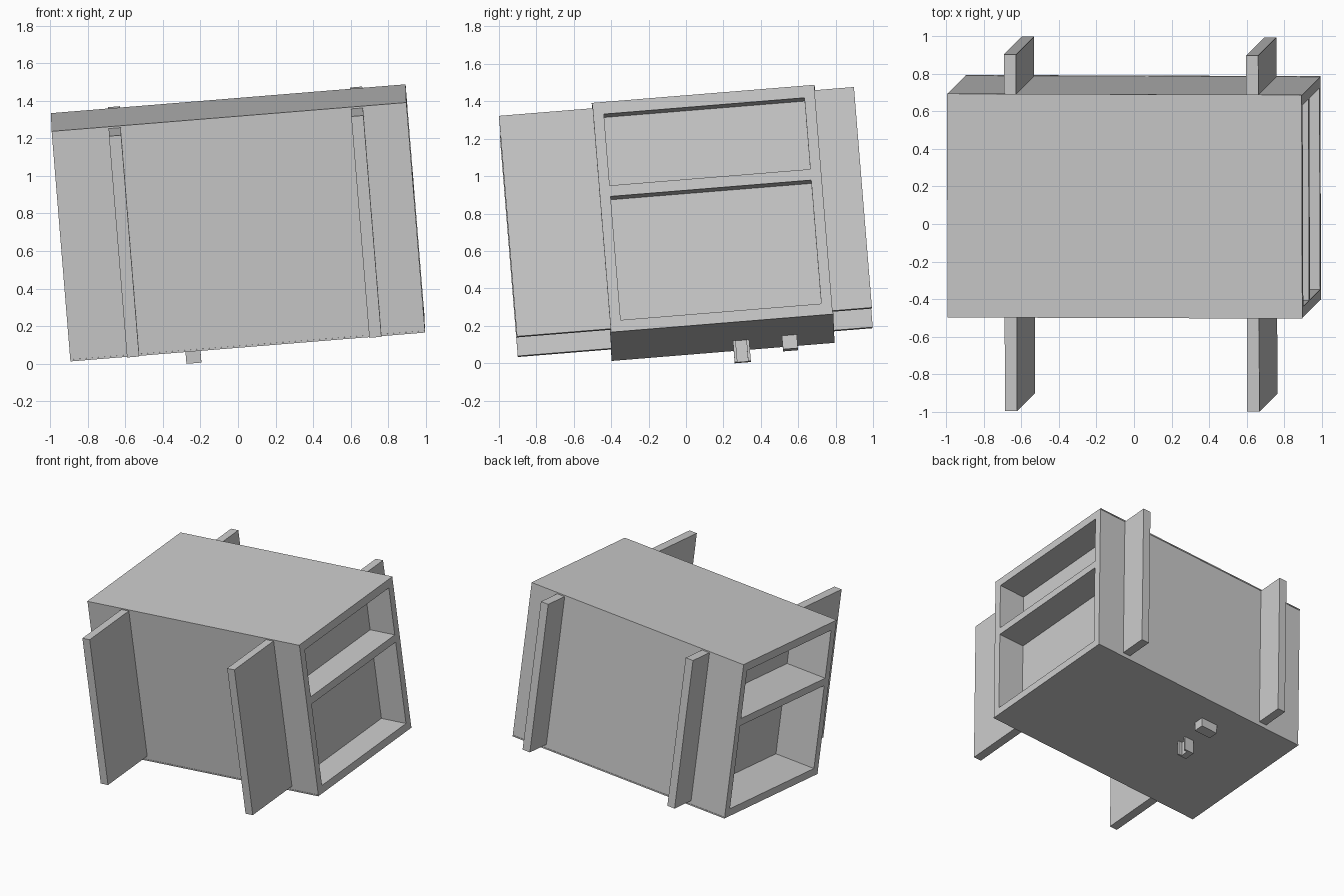
import bpy, bmesh, math
from mathutils import Matrix, Vector

if "Cube" in bpy.data.objects:
    bpy.data.objects.remove(bpy.data.objects["Cube"])

# The whole crate leans about a diagonal axis
TILT = (Matrix.Translation((0, 0.145, 0.75))
        @ Matrix.Rotation(math.radians(6.58), 4, Vector((1, -1, 0))))


def box(name, lo, hi):
    """Box between two corners given in the crate's own frame."""
    lo, hi = Vector(lo), Vector(hi)
    bm = bmesh.new()
    bmesh.ops.create_cube(bm, size=1)
    size = hi - lo
    bmesh.ops.scale(bm, vec=size, verts=bm.verts)
    bmesh.ops.translate(bm, vec=(lo + hi) / 2, verts=bm.verts)
    me = bpy.data.meshes.new(name)
    bm.to_mesh(me)
    bm.free()
    ob = bpy.data.objects.new(name, me)
    bpy.context.collection.objects.link(ob)
    ob.matrix_world = TILT
    return ob


def cut(ob, cutter):
    """Subtract the cutter, apply, and discard it."""
    mod = ob.modifiers.new("cut", 'BOOLEAN')
    mod.operation = 'DIFFERENCE'
    mod.solver = 'EXACT'
    mod.object = cutter
    bpy.context.view_layer.objects.active = ob
    bpy.ops.object.modifier_apply(modifier=mod.name)
    bpy.data.objects.remove(cutter)


HX, HY, HZ = 0.948, 0.598, 0.617
PLATE = 0.010

# Main body with thin top and bottom plates
body = box("body", (-HX, -HY + 0.003, -HZ + PLATE), (HX, HY - 0.003, HZ - PLATE))
box("top_plate", (-HX, -HY, HZ - PLATE), (HX, HY, HZ))
box("bottom_plate", (-HX, -HY, -HZ), (HX, HY, -HZ + PLATE))

# Two recessed bays in each end, split by a shelf
for z0, z1 in ((-0.556, 0.109), (0.168, 0.552)):
    cut(body, box("bay_cutter", (HX - 0.22, -0.538, z0), (HX + 0.1, 0.538, z1)))
    cut(body, box("bay_cutter", (-HX - 0.1, -0.538, z0), (-HX + 0.34, 0.538, z1)))

# Upright fins: long at the front, short at the back
for side, x in (("left", -0.644), ("right", 0.651)):
    box("front_fin_" + side, (x, -1.097, -0.58), (x + 0.065, -HY + 0.01, HZ - PLATE))
    box("back_fin_" + side, (x, HY - 0.01, -0.58), (x + 0.065, 0.807, HZ - PLATE))

# Small blocks under the base: a plain one and a channelled one
box("plain_foot", (-0.34, 0.318, -0.69), (-0.20, 0.398, -HZ + 0.005))
channel = box("channel_foot", (-0.335, 0.055, -0.733), (-0.255, 0.142, -HZ + 0.005))
cut(channel, box("channel_cutter", (-0.285, 0.070, -0.8), (-0.2, 0.127, -HZ + 0.1)))
